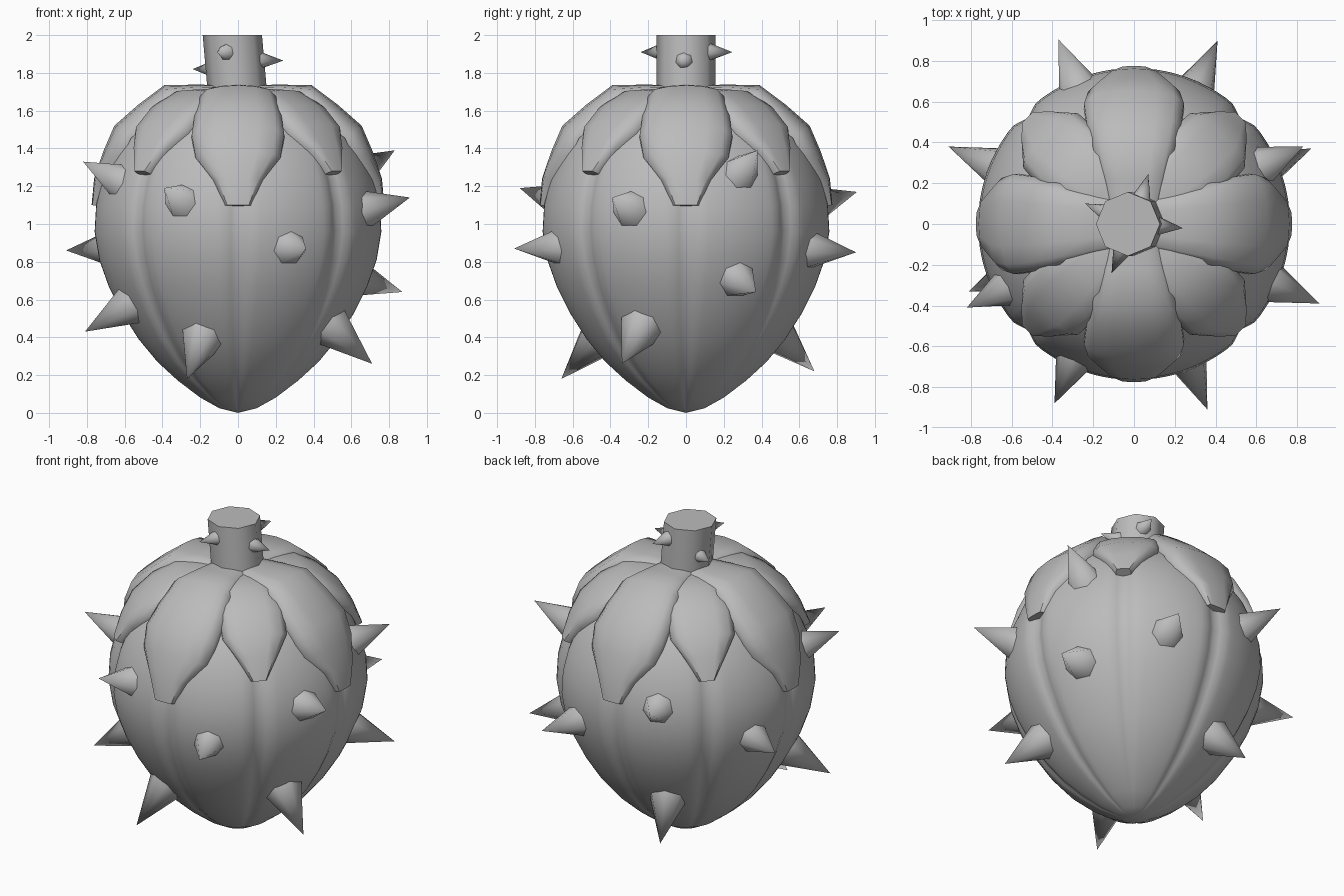
import bpy, bmesh, math
from mathutils import Vector, Matrix

if "Cube" in bpy.data.objects:
    bpy.data.objects.remove(bpy.data.objects["Cube"])

grey = bpy.data.materials.new("plain grey")
grey.diffuse_color = (0.5, 0.5, 0.5, 1)
grey.use_nodes = True
grey.node_tree.nodes["Principled BSDF"].inputs["Base Color"].default_value = grey.diffuse_color


def finish(bm, name, angle=60):
    """Turn a bmesh into a shaded object."""
    bmesh.ops.recalc_face_normals(bm, faces=bm.faces)
    mesh = bpy.data.meshes.new(name)
    bm.to_mesh(mesh)
    bm.free()
    mesh.materials.append(grey)
    ob = bpy.data.objects.new(name, mesh)
    bpy.context.collection.objects.link(ob)
    bpy.ops.object.select_all(action='DESELECT')
    ob.select_set(True)
    bpy.context.view_layer.objects.active = ob
    bpy.ops.object.shade_smooth_by_angle(angle=math.radians(angle))
    return ob


# Fruit body: a lathed profile with eight narrow grooves
PROFILE = [(.1, .025), (.2, .08), (.32, .17), (.43, .27), (.53, .39), (.62, .53),
           (.69, .67), (.74, .81), (.765, .96), (.757, 1.1), (.725, 1.23),
           (.67, 1.36), (.59, 1.48), (.48, 1.59), (.34, 1.66), (.17, 1.7)]
SEGS = 128
bm = bmesh.new()
rings = []
for r, z in PROFILE:
    ring = []
    for i in range(SEGS):
        deg = 360 * i / SEGS
        off = (deg + 22.5) % 45 - 22.5
        rr = r * (1 - 0.04 * math.exp(-(off / 3.5) ** 2))
        a = math.radians(deg)
        ring.append(bm.verts.new((rr * math.cos(a), rr * math.sin(a), z)))
    rings.append(ring)
for lo, hi in zip(rings, rings[1:]):
    for i in range(SEGS):
        j = (i + 1) % SEGS
        bm.faces.new((lo[i], lo[j], hi[j], hi[i]))
for ring, z in ((rings[0], 0), (rings[-1], 1.71)):
    tip = bm.verts.new((0, 0, z))
    for i in range(SEGS):
        bm.faces.new((ring[i], ring[(i + 1) % SEGS], tip))
finish(bm, "fruit_body")


# Leaves: a drooping strip of sections (radius, height, half width), curved across
def leaf(name, sections, angle, thick):
    bm = bmesh.new()
    top, under = [], []
    n = len(sections)
    for k, (r, z, w) in enumerate(sections):
        a, b = sections[max(k - 1, 0)], sections[min(k + 1, n - 1)]
        normal = Vector((a[1] - b[1], 0, b[0] - a[0])).normalized()
        rows = ([], [])
        for t in (-1, -.82, -.45, 0, .45, .82, 1):
            edge = abs(t) == 1
            base = Vector((r, t * w, z)) - normal * (t * w) ** 2 * .85
            lift = thick * .45 if edge else 0
            rows[0].append(bm.verts.new(base - normal * lift))
            rows[1].append(bm.verts.new(base - normal * thick))
        top.append(rows[0])
        under.append(rows[1])
    for k in range(n - 1):
        for c in range(6):
            for g in (top, under):
                bm.faces.new((g[k][c], g[k][c + 1], g[k + 1][c + 1], g[k + 1][c]))
        for c in (0, 6):
            bm.faces.new((top[k][c], top[k + 1][c], under[k + 1][c], under[k][c]))
    for k in (0, n - 1):
        for c in range(6):
            bm.faces.new((top[k][c], top[k][c + 1], under[k][c + 1], under[k][c]))
    bmesh.ops.rotate(bm, verts=bm.verts, cent=(0, 0, 0),
                     matrix=Matrix.Rotation(math.radians(angle), 3, 'Z'))
    finish(bm, name, 45)


LARGE = [(.06, 1.735, .12), (.22, 1.738, .16), (.39, 1.735, .20), (.53, 1.63, .23),
         (.655, 1.52, .245), (.715, 1.38, .225), (.762, 1.24, .13), (.775, 1.1, .07)]
SMALL = [(.06, 1.71, .08), (.22, 1.715, .13), (.36, 1.71, .17), (.5, 1.635, .195),
         (.62, 1.53, .19), (.69, 1.41, .12), (.74, 1.28, .045)]
for i in range(4):
    leaf("large_leaf_%d" % (i + 1), LARGE, 90 * i, .06)
    leaf("small_leaf_%d" % (i + 1), SMALL, 90 * i + 45, .055)

# Stem: short octagonal post whose top leans sideways
bm = bmesh.new()
bmesh.ops.create_cone(bm, cap_ends=True, segments=8, radius1=.157, radius2=.157, depth=.34,
                      matrix=Matrix.Translation((0, 0, 1.83)))
for v in bm.verts:
    if v.co.z > 1.9:
        v.co.x -= .03
finish(bm, "stem")


# Thorns: cones pointing from an inner target to the given tip
def thorn(name, tip, target, radius, length, sides):
    tip = Vector(tip)
    axis = (tip - Vector(target)).normalized()
    bm = bmesh.new()
    place = Matrix.Translation(tip - axis * length / 2) @ axis.to_track_quat('Z', 'Y').to_matrix().to_4x4()
    bmesh.ops.create_cone(bm, cap_ends=True, segments=sides, radius1=radius, radius2=0,
                          depth=length, matrix=place)
    finish(bm, name)


BODY_TIPS = [(.83, .38, 1.39), (.91, -.39, 1.14), (.87, .37, .64), (.71, -.34, .26),
             (-.91, .38, .86), (-.82, -.41, 1.33), (-.81, -.33, .43),
             (-.39, -.88, 1.19), (.36, -.91, .87), (-.27, -.66, .18),
             (-.37, .905, 1.17), (.41, .9, .85), (-.29, .68, .22)]
for i, tip in enumerate(BODY_TIPS):
    thorn("body_thorn_%d" % (i + 1), tip, (0, 0, .9), .12, .31, 7)

STEM_TIPS = [(.07, .245, 1.91), (-.24, .1, 1.82), (.24, -.02, 1.865), (-.11, -.24, 1.91)]
for i, (x, y, z) in enumerate(STEM_TIPS):
    thorn("stem_thorn_%d" % (i + 1), (x, y, z), (0, 0, z), .05, .13, 7)
